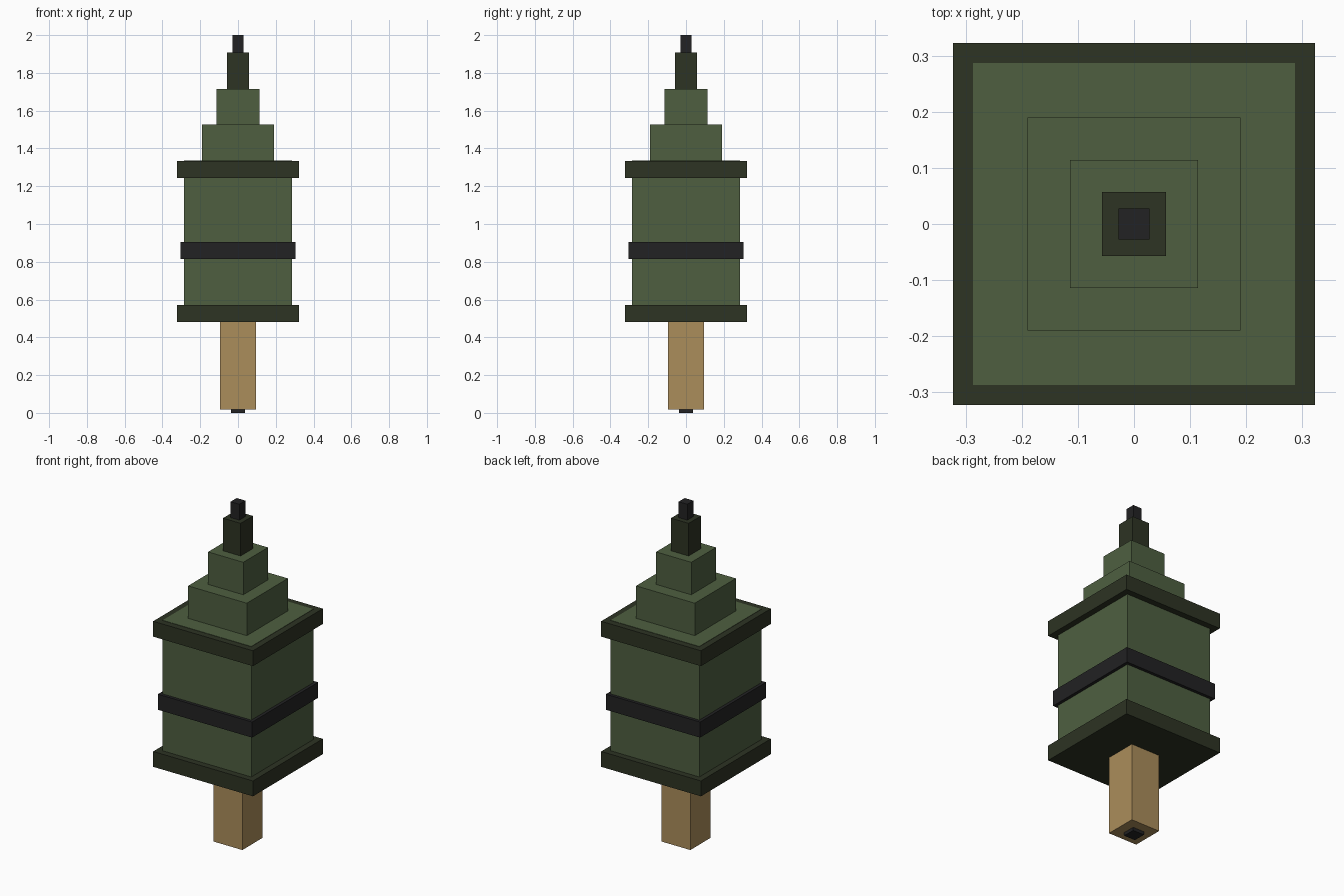
import bpy

cube = bpy.data.objects.get("Cube")
if cube:
    bpy.data.objects.remove(cube, do_unlink=True)


def linear(c):
    c /= 255
    return c / 12.92 if c <= 0.04045 else ((c + 0.055) / 1.055) ** 2.4


def material(name, rgb):
    colour = [linear(c) for c in rgb] + [1.0]
    mat = bpy.data.materials.new(name)
    mat.use_nodes = True
    mat.diffuse_color = colour
    bsdf = next(n for n in mat.node_tree.nodes if n.type == "BSDF_PRINCIPLED")
    bsdf.inputs["Base Color"].default_value = colour
    return mat


green = material("olive green", (78, 95, 64))
dark = material("dark olive", (45, 51, 35))
black = material("charcoal black", (34, 34, 35))
wood = material("tan wood", (171, 141, 91))


def block(name, half, z0, z1, mat):
    """Square block centred on the z axis."""
    bpy.ops.mesh.primitive_cube_add(size=1, location=(0, 0, (z0 + z1) / 2))
    obj = bpy.context.object
    obj.name = name
    obj.scale = (2 * half, 2 * half, z1 - z0)
    bpy.ops.object.transform_apply(location=False, rotation=False, scale=True)
    obj.data.materials.append(mat)


# Handle and its end plug
block("handle_plug", 0.037, 0.0, 0.05, black)
block("handle", 0.094, 0.019, 0.482, wood)

# Main body, its top face just proud of the upper rim
block("body", 0.287, 0.484, 1.336, green)
block("lower_rim", 0.323, 0.482, 0.572, dark)
block("middle_band", 0.305, 0.814, 0.905, black)
block("upper_rim", 0.323, 1.244, 1.334, dark)

# Stepped nose
block("nose_lower_step", 0.190, 1.334, 1.526, green)
block("nose_upper_step", 0.114, 1.526, 1.716, green)
block("nose_neck", 0.057, 1.716, 1.907, dark)
block("nose_tip", 0.028, 1.907, 2.0, black)
